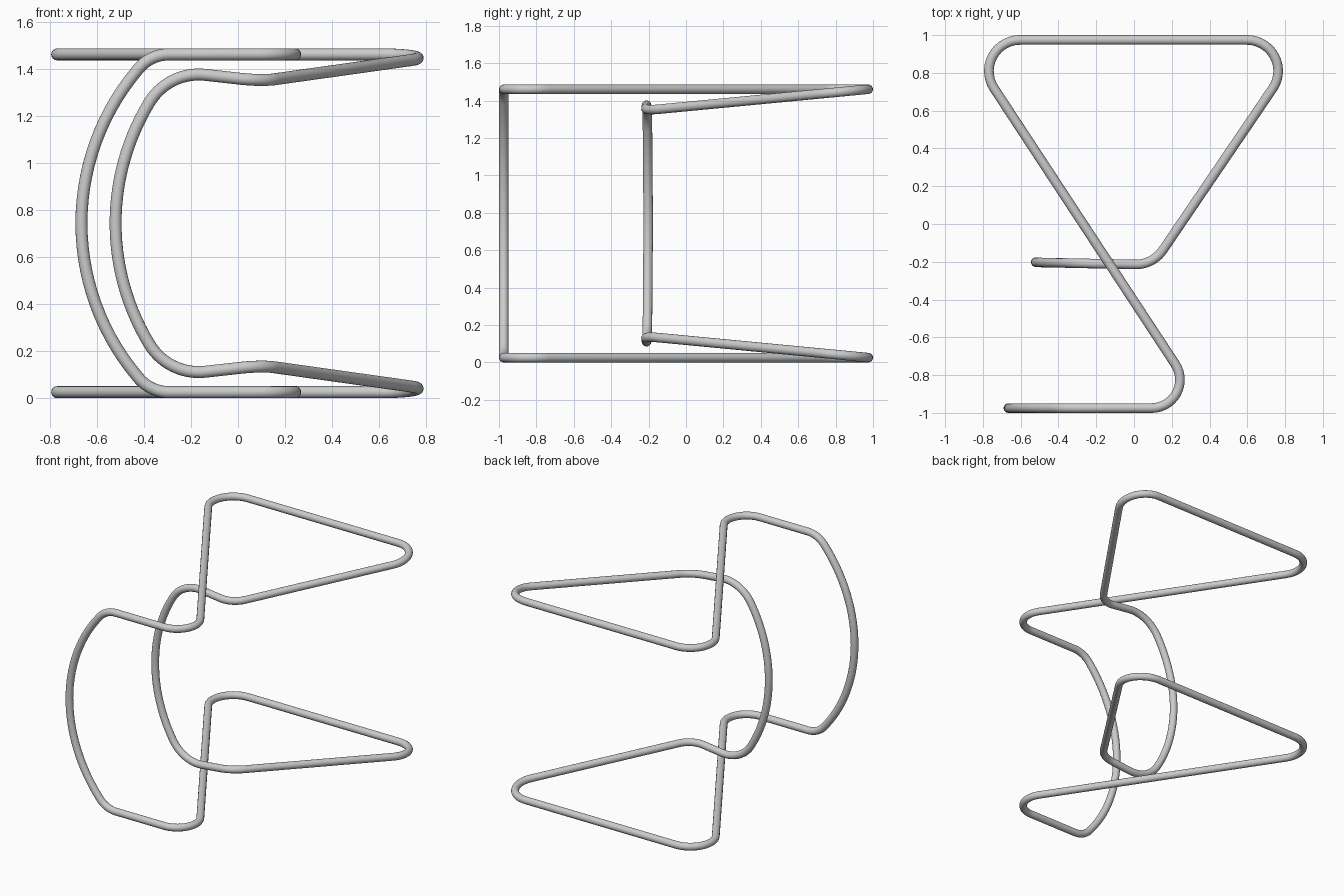
import bpy, math
from mathutils import Vector

if "Cube" in bpy.data.objects:
    bpy.data.objects.remove(bpy.data.objects["Cube"])

R = 0.0255          # tube radius
MID = 0.743         # mirror height
TOP = 2 * MID - R   # centre line of the upper rods


def bow(xc, radius, y0, y1, degrees, steps=14):
    """Upper half of an upright bow, from mid height upward."""
    pts = []
    for i in range(steps + 1):
        a = math.radians(degrees * i / steps)
        pts.append(Vector((xc - radius * math.cos(a), y0 + (y1 - y0) * i / steps,
                           MID + radius * math.sin(a))))
    return pts


def fillet(a, b, c, r, steps=14):
    """Round the corner b between a and c with radius r."""
    u, v = (a - b).normalized(), (c - b).normalized()
    half = u.angle(v) / 2
    centre = b + (u + v).normalized() * (r / math.sin(half))
    t = r / math.tan(half)
    p, q = b + u * t - centre, b + v * t - centre
    ang = p.angle(q)
    return [centre + (p * math.sin((1 - k / steps) * ang) + q * math.sin(k / steps * ang)) / math.sin(ang)
            for k in range(steps + 1)]


# Upright bows at the front and in the middle
outer = bow(0.345, 1.01, -0.9745, -0.9745, 40)
inner = bow(0.47, 0.99, -0.202, -0.206, 31)

# Upper run: corner positions and bend radii
corners = [
    ((-0.373, -0.9745, TOP), 0.17),
    ((0.371, -0.9745, TOP), 0.15),
    ((-0.909, 0.9745, TOP), 0.165),
    ((0.909, 0.9745, TOP), 0.165),
    ((0.10, -0.216, 1.347), 0.17),
    ((-0.296, -0.208, 1.391), 0.245),
]
knots = [outer[-1]] + [Vector(c) for c, _ in corners] + [inner[-1]]
path = outer[:]
for i, (_, r) in enumerate(corners):
    path += fillet(knots[i], knots[i + 1], knots[i + 2], r)
path += inner[::-1]

# Mirror to the lower half and close the loop
path += [Vector((p.x, p.y, 2 * MID - p.z)) for p in path[-2:0:-1]]

# Sweep the round tube
curve = bpy.data.curves.new("tube_frame", 'CURVE')
curve.dimensions = '3D'
curve.bevel_depth = R
curve.bevel_resolution = 6
spline = curve.splines.new('POLY')
spline.points.add(len(path) - 1)
for pt, p in zip(spline.points, path):
    pt.co = (*p, 1)
spline.use_cyclic_u = True
spline.use_smooth = True
frame = bpy.data.objects.new("tube_frame", curve)
bpy.context.collection.objects.link(frame)
